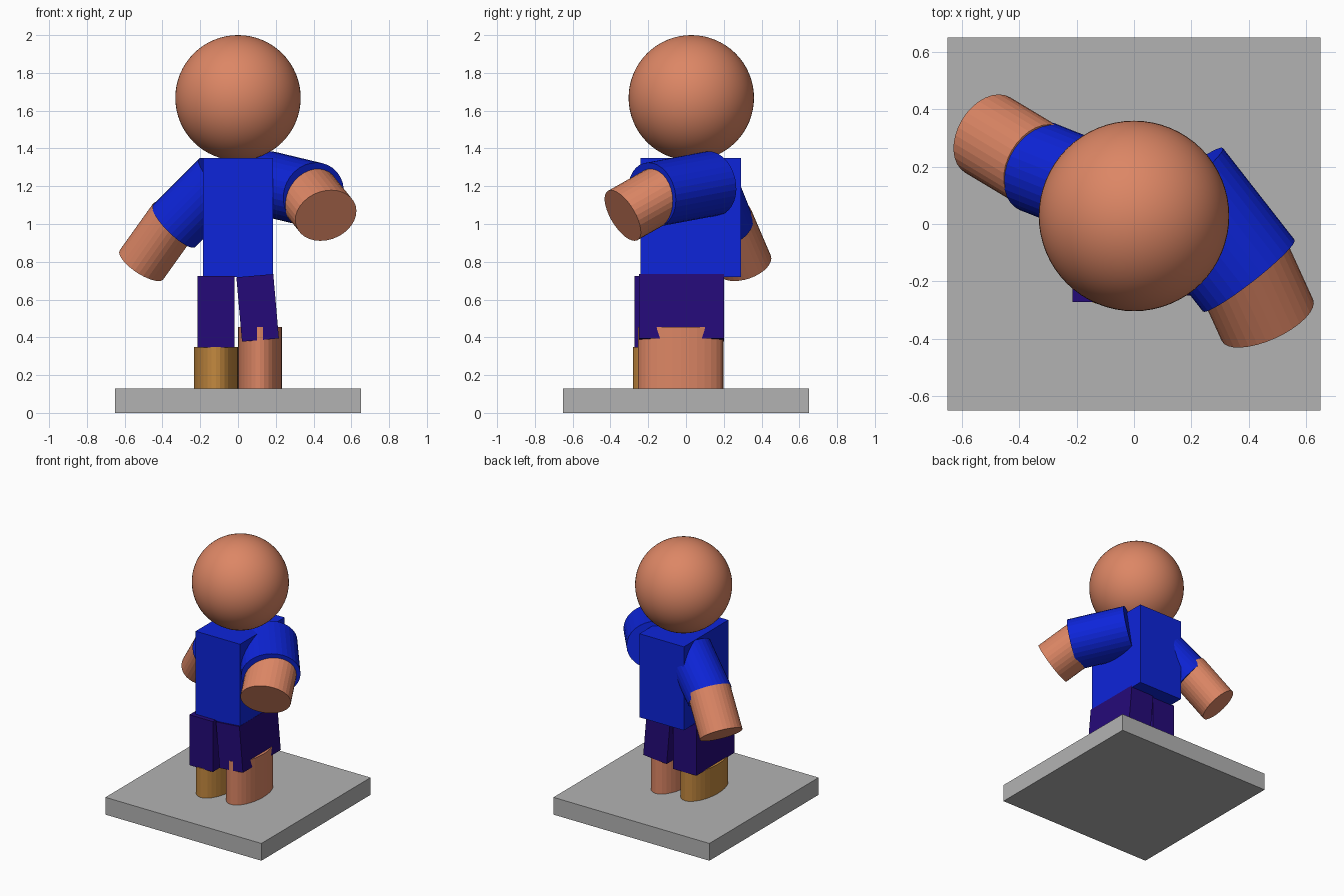
import bpy, bmesh, math
from mathutils import Vector, Matrix

if "Cube" in bpy.data.objects:
    bpy.data.objects.remove(bpy.data.objects["Cube"])


def material(name, rgb):
    m = bpy.data.materials.new(name)
    m.diffuse_color = (*rgb, 1.0)
    m.use_nodes = True
    m.node_tree.nodes["Principled BSDF"].inputs["Base Color"].default_value = m.diffuse_color
    return m


SKIN = material("skin", (0.72, 0.24, 0.13))
SHIRT = material("shirt_blue", (0.004, 0.018, 0.70))
PANTS = material("trouser_purple", (0.018, 0.003, 0.19))
GOLD = material("golden_brown", (0.55, 0.25, 0.05))
STONE = material("base_grey", (0.45, 0.45, 0.45))


def finish(name, bm, mat):
    mesh = bpy.data.meshes.new(name)
    bm.to_mesh(mesh)
    bm.free()
    mesh.materials.append(mat)
    ob = bpy.data.objects.new(name, mesh)
    bpy.context.collection.objects.link(ob)
    return ob


def box(name, center, size, mat, tilt=0.0):
    """Box tilted about the y axis by the given degrees."""
    bm = bmesh.new()
    m = (Matrix.Translation(center) @ Matrix.Rotation(math.radians(tilt), 4, 'Y')
         @ Matrix.Diagonal((*size, 1)))
    bmesh.ops.create_cube(bm, size=1, matrix=m)
    return finish(name, bm, mat)


def tube(name, start, end, half_wide, half_high, mat):
    """Elliptical cylinder between two points, its wide axis kept level."""
    a, b = Vector(start), Vector(end)
    axis = b - a
    d = axis.normalized()
    side = Vector((0, 0, 1)).cross(d)
    side = side.normalized() if side.length > 0.01 else Vector((0, 1, 0))
    rise = d.cross(side)
    m = Matrix((side * half_wide, rise * half_high, axis)).transposed().to_4x4()
    bm = bmesh.new()
    bmesh.ops.create_cone(bm, cap_ends=True, segments=32, radius1=1, radius2=1,
                          depth=1, matrix=Matrix.Translation((a + b) / 2) @ m)
    return finish(name, bm, mat)


# Base slab
box("base_slab", (0, 0, 0.065), (1.3, 1.3, 0.13), STONE)

# Head
bm = bmesh.new()
bmesh.ops.create_uvsphere(bm, u_segments=64, v_segments=32, radius=0.332,
                          matrix=Matrix.Translation((0, 0.028, 1.668)))
for f in bm.faces:
    f.smooth = True
finish("head", bm, SKIN)

# Torso
box("torso", (0, 0.025, 1.035), (0.37, 0.53, 0.63), SHIRT)

# Trouser legs, the second swung slightly outward
box("trouser_leg_a", (-0.117, -0.045, 0.535), (0.195, 0.455, 0.38), PANTS)
box("trouser_leg_b", (0.104, -0.025, 0.556), (0.196, 0.45, 0.342), PANTS, -5)

# Lower legs
tube("lower_leg_a", (-0.117, -0.05, 0.13), (-0.117, -0.05, 0.35), 0.23, 0.117, GOLD)
tube("lower_leg_b", (0.116, -0.027, 0.13), (0.116, -0.027, 0.455), 0.226, 0.116, SKIN)

# Arm swung down and back
tube("sleeve_a", (-0.093, 0.103, 1.235), (-0.338, 0.20, 0.99), 0.163, 0.158, SHIRT)
tube("forearm_a", (-0.335, 0.205, 1.03), (-0.51, 0.31, 0.785), 0.153, 0.136, SKIN)

# Arm raised forward
tube("sleeve_b", (0.15, 0.14, 1.215), (0.40, -0.18, 1.155), 0.203, 0.172, SHIRT)
tube("forearm_b", (0.358, -0.10, 1.178), (0.465, -0.335, 1.045), 0.175, 0.151, SKIN)
